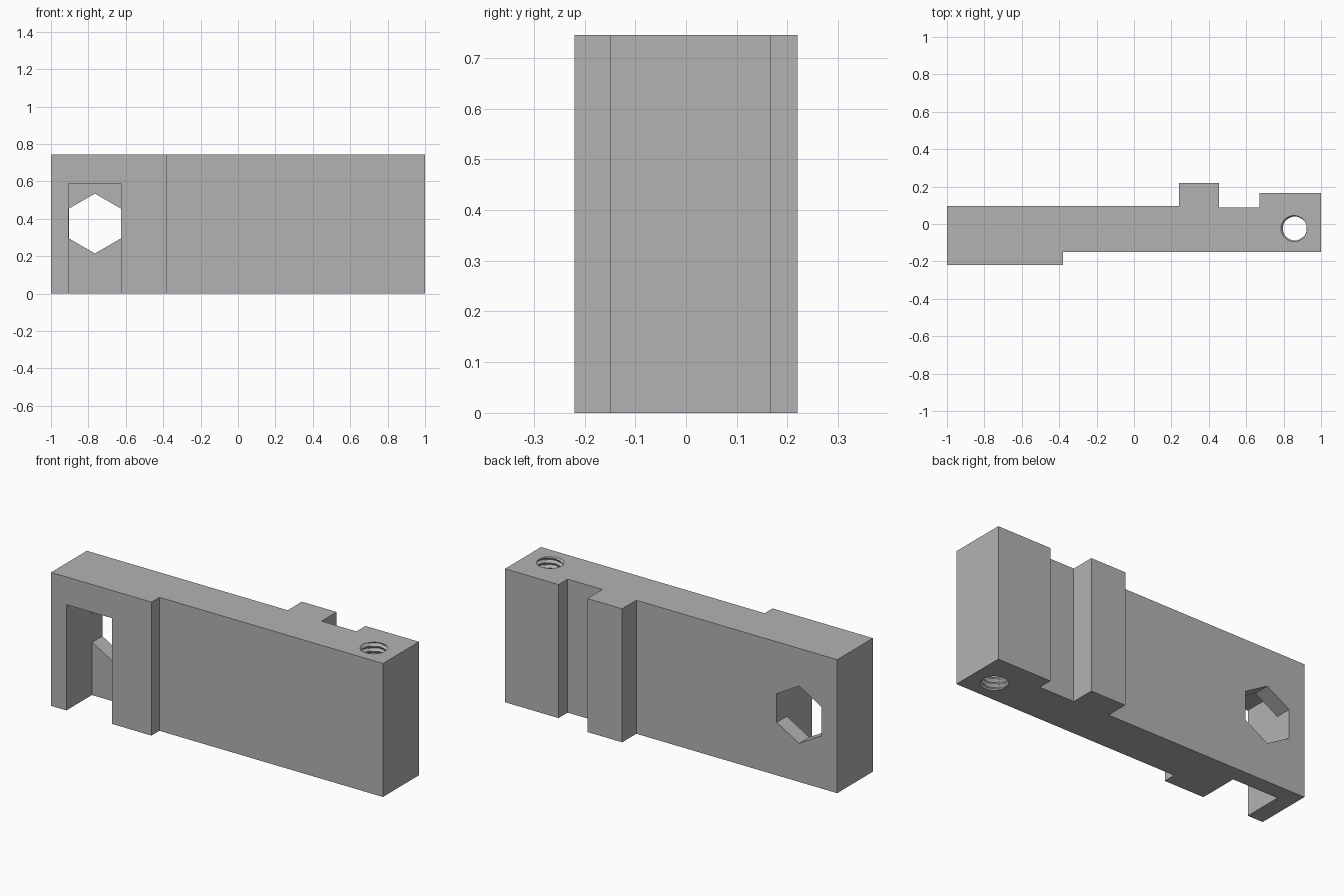
import bpy, bmesh, math

cube = bpy.data.objects.get("Cube")
if cube:
    bpy.data.objects.remove(cube, do_unlink=True)

HEIGHT = 0.745
BORE_X, BORE_Y = 0.86, -0.024
PITCH, R_MINOR, R_MAJOR = 0.028, 0.063, 0.076

grey = bpy.data.materials.new("plain_grey")
grey.use_nodes = True
colour = (0.45, 0.45, 0.45, 1)
grey.diffuse_color = colour
grey.node_tree.nodes["Principled BSDF"].inputs["Base Color"].default_value = colour


def make_object(name, bm):
    bmesh.ops.recalc_face_normals(bm, faces=bm.faces)
    mesh = bpy.data.meshes.new(name)
    bm.to_mesh(mesh)
    bm.free()
    mesh.materials.append(grey)
    obj = bpy.data.objects.new(name, mesh)
    bpy.context.collection.objects.link(obj)
    return obj


def prism(name, outline, offset):
    """Extrude a closed 3D outline along an offset."""
    bm = bmesh.new()
    face = bm.faces.new([bm.verts.new(p) for p in outline])
    extruded = bmesh.ops.extrude_face_region(bm, geom=[face], use_keep_orig=True)["geom"]
    verts = [g for g in extruded if isinstance(g, bmesh.types.BMVert)]
    bmesh.ops.translate(bm, vec=offset, verts=verts)
    return make_object(name, bm)


def thread_cutter():
    """Column whose radius follows a helical triangle wave."""
    sides, per_turn = 32, 6
    rows = int((HEIGHT + 0.08) / PITCH * per_turn)
    bm = bmesh.new()
    rings = []
    for row in range(rows + 1):
        ring = []
        for i in range(sides):
            a = math.tau * i / sides
            phase = (row / per_turn - i / sides) % 1
            wave = 1 - abs(2 * phase - 1)
            r = R_MINOR + (R_MAJOR - R_MINOR) * wave
            ring.append(bm.verts.new((BORE_X + r * math.cos(a), BORE_Y + r * math.sin(a),
                                      -0.04 + row * PITCH / per_turn)))
        rings.append(ring)
    for low, high in zip(rings, rings[1:]):
        for i in range(sides):
            j = (i + 1) % sides
            bm.faces.new((low[i], low[j], high[j]))
            bm.faces.new((low[i], high[j], high[i]))
    bm.faces.new(rings[0][::-1])
    bm.faces.new(rings[-1])
    return make_object("thread_cutter", bm)


# Stepped plate
plan = [(-1, -0.22), (-0.38, -0.22), (-0.38, -0.15), (1, -0.15), (1, 0.167), (0.67, 0.167),
        (0.67, 0.087), (0.455, 0.087), (0.455, 0.22), (0.24, 0.22), (0.24, 0.095), (-1, 0.095)]
plate = prism("stepped_plate", [(x, y, 0) for x, y in plan], (0, 0, HEIGHT))

# Nut pocket open at the bottom, hexagonal through hole and threaded bore
hex_r = 0.16
half = hex_r * math.cos(math.pi / 6)
pocket = prism("pocket_cutter", [(-0.765 + x, -0.3, z) for x, z in
               ((-half - 0.002, -0.1), (half + 0.002, -0.1), (half + 0.002, 0.59), (-half - 0.002, 0.59))],
               (0, 0.305, 0))
hexagon = prism("hexagon_cutter", [(-0.765 + hex_r * math.sin(k * math.pi / 3), -0.1,
                0.375 + hex_r * math.cos(k * math.pi / 3)) for k in range(6)], (0, 0.4, 0))

for cutter in (pocket, hexagon, thread_cutter()):
    cutter.hide_render = True
    mod = plate.modifiers.new(cutter.name, 'BOOLEAN')
    mod.operation = 'DIFFERENCE'
    mod.solver = 'EXACT'
    mod.object = cutter
    bpy.context.view_layer.objects.active = plate
    bpy.ops.object.modifier_apply(modifier=mod.name)
    bpy.data.objects.remove(cutter, do_unlink=True)
